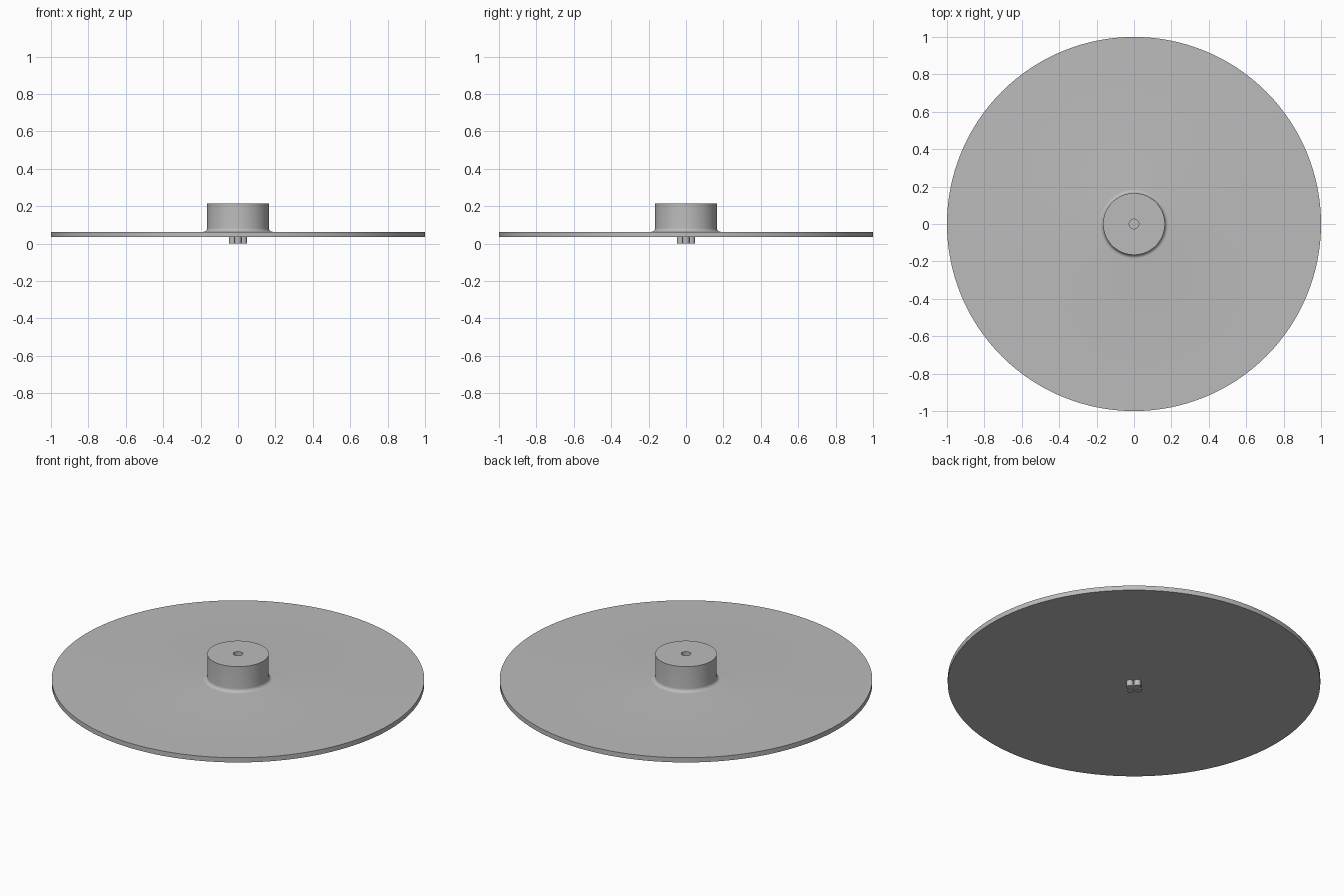
import bpy, bmesh, math
from mathutils import Matrix

cube = bpy.data.objects.get("Cube")
if cube:
    bpy.data.objects.remove(cube, do_unlink=True)

grey = bpy.data.materials.new("plain grey")
grey.use_nodes = True
colour = (0.5, 0.5, 0.5, 1)
grey.diffuse_color = colour
grey.node_tree.nodes["Principled BSDF"].inputs["Base Color"].default_value = colour


def finish(name, bm):
    bmesh.ops.remove_doubles(bm, verts=bm.verts, dist=1e-5)
    bmesh.ops.recalc_face_normals(bm, faces=bm.faces)
    mesh = bpy.data.meshes.new(name)
    bm.to_mesh(mesh)
    bm.free()
    mesh.materials.append(grey)
    obj = bpy.data.objects.new(name, mesh)
    bpy.context.collection.objects.link(obj)
    bpy.ops.object.select_all(action="DESELECT")
    obj.select_set(True)
    bpy.context.view_layer.objects.active = obj
    bpy.ops.object.shade_smooth_by_angle(angle=math.radians(30))
    return obj


# Disc and hub: one turned profile with a fillet and a blind bore
hub_r, disc_top, fillet = 0.165, 0.063, 0.02
profile = [(0, 0.035), (1, 0.035), (1, disc_top)]
for i in range(9):
    a = math.radians(90) * i / 8
    profile.append((hub_r + fillet * (1 - math.sin(a)),
                    disc_top + fillet * (1 - math.cos(a))))
profile += [(hub_r, 0.213), (0.026, 0.213), (0.026, 0.1), (0, 0.1)]

bm = bmesh.new()
verts = [bm.verts.new((r, 0, z)) for r, z in profile]
edges = [bm.edges.new(pair) for pair in zip(verts, verts[1:])]
bmesh.ops.spin(bm, geom=verts + edges, cent=(0, 0, 0), axis=(0, 0, 1),
               angle=math.tau, steps=128, use_duplicate=False)
finish("disc_with_hub", bm)

# Drive stud: four rounded lobes on the axes around a small core
bm = bmesh.new()
for k in range(4):
    a = math.tau * k / 4
    place = Matrix.Translation((0.029 * math.cos(a), 0.029 * math.sin(a), 0.019))
    bmesh.ops.create_cone(bm, cap_ends=True, segments=32, radius1=0.019,
                          radius2=0.019, depth=0.038, matrix=place)
bmesh.ops.create_cone(bm, cap_ends=True, segments=32, radius1=0.02, radius2=0.02,
                      depth=0.037, matrix=Matrix.Translation((0, 0, 0.0195)))
finish("drive_stud", bm)
